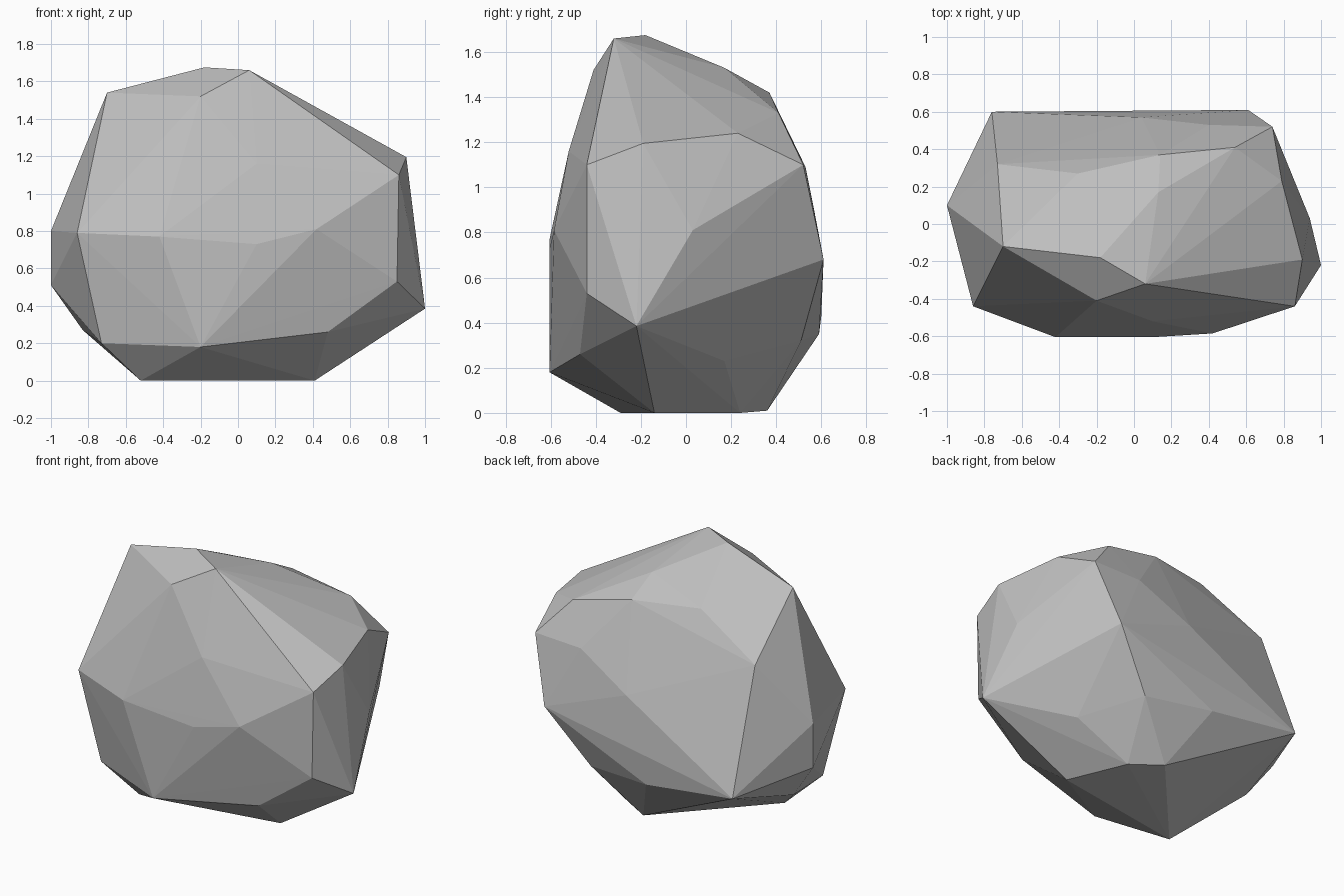
import bpy
import bmesh

# Remove only the default cube
default_cube = bpy.data.objects.get("Cube")
if default_cube is not None:
    bpy.data.objects.remove(default_cube, do_unlink=True)


def make_material(name, colour):
    material = bpy.data.materials.new(name)
    material.use_nodes = True
    material.diffuse_color = colour
    shader = next(node for node in material.node_tree.nodes
                  if node.type == "BSDF_PRINCIPLED")
    shader.inputs["Base Color"].default_value = colour
    return material


def make_chiselled_stone(name, corner_groups, material):
    """Wrap a tight convex skin around the chiselled corners."""
    mesh = bpy.data.meshes.new(name)
    bm = bmesh.new()
    for group in corner_groups:
        for corner in group:
            bm.verts.new(corner)
    hull = bmesh.ops.convex_hull(bm, input=bm.verts[:], use_existing_faces=False)

    # Discard any corners swallowed by the skin
    leftovers = {item for key in ("geom_interior", "geom_unused")
                 for item in hull[key] if isinstance(item, bmesh.types.BMVert)}
    bmesh.ops.delete(bm, geom=list(leftovers), context="VERTS")
    bmesh.ops.recalc_face_normals(bm, faces=bm.faces[:])
    for face in bm.faces:
        face.smooth = False
    bm.to_mesh(mesh)
    bm.free()

    mesh.materials.append(material)
    stone = bpy.data.objects.new(name, mesh)
    bpy.context.scene.collection.objects.link(stone)
    return stone


# Crown: the sloping top facets
crown = [
    (-.7, -.12, 1.54), (-.18, -.18, 1.675), (.06, -.32, 1.66), (-.2, -.41, 1.52),
    (.13, .17, 1.53), (.14, .37, 1.42), (.54, .41, 1.33), (-.3, .27, 1.44),
]

# Shoulders: where the crown breaks into the sides
shoulders = [
    (.9, -.19, 1.195), (.86, -.44, 1.1), (.79, .23, 1.24), (.74, .52, 1.1),
    (-.73, .32, 1.2), (.1, -.52, 1.16), (.4, .53, 1.09),
]

# Belly: the widest band
belly = [
    (-.86, -.44, .79), (-1, .1, .8), (-.42, -.605, .77), (.1, -.605, .73),
    (.42, -.585, .81), (.94, .03, .81), (.61, .61, .68), (.04, .57, .89),
    (.85, -.44, .53),
]

# Undercut: the facets that lean in towards the ground
undercut = [
    (1, -.22, .385), (-1, .1, .51), (-.76, .6, .43), (-.12, .59, .35),
    (.34, .51, .32), (.48, -.47, .26), (-.73, -.39, .2), (-.83, .06, .27),
    (-.2, -.605, .18), (.585, .17, .23),
]

# Foot: the small patch resting on the ground
foot = [(-.52, -.29, 0), (.41, -.14, 0), (.25, .24, 0), (.06, .36, .01)]

stone_grey = make_material("stone_grey", (.52, .52, .52, 1))
make_chiselled_stone("rock", (crown, shoulders, belly, undercut, foot), stone_grey)
